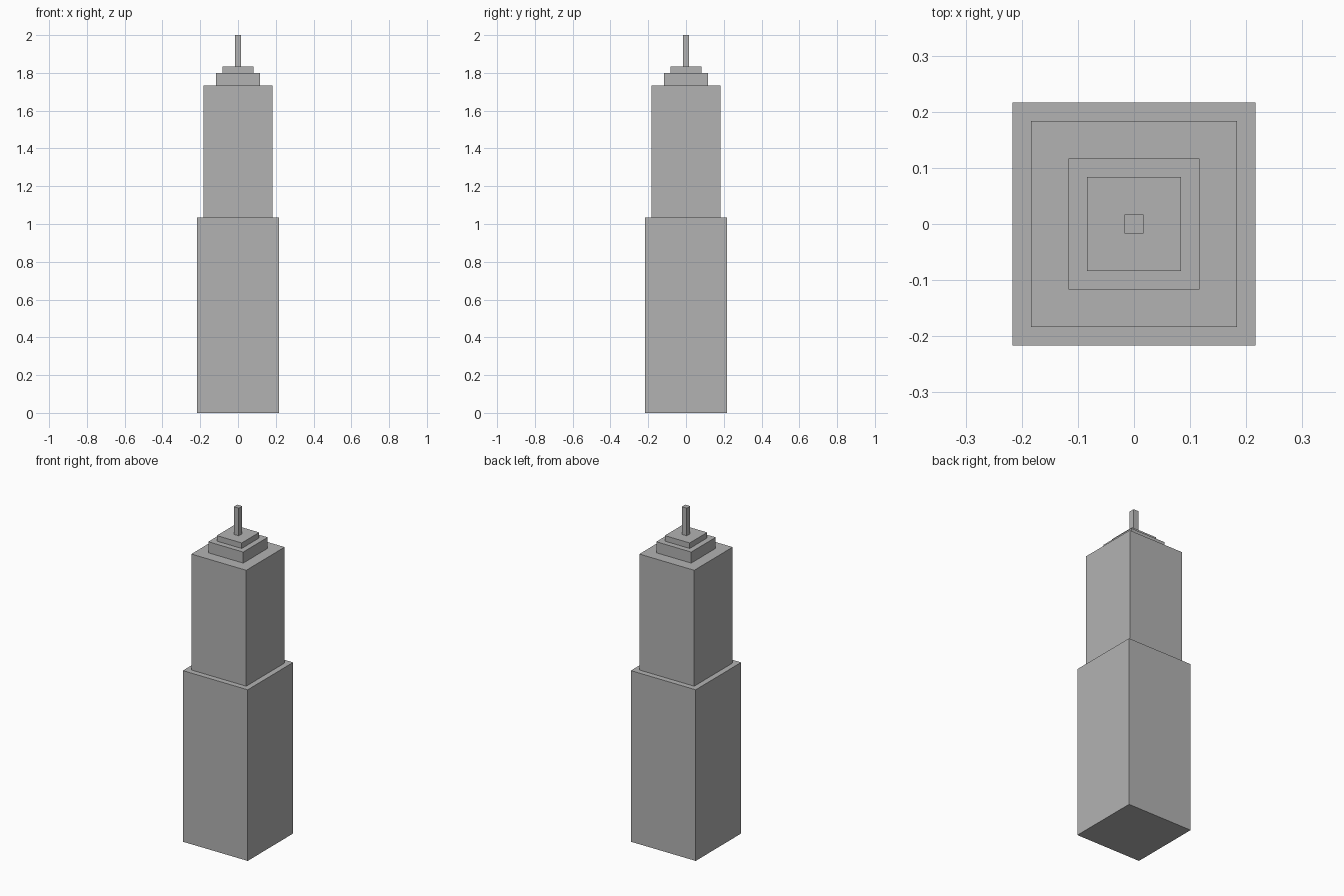
import bpy

cube = bpy.data.objects.get("Cube")
if cube:
    bpy.data.objects.remove(cube, do_unlink=True)

# One plain grey for the whole tower
grey = bpy.data.materials.new("concrete_grey")
grey.use_nodes = True
colour = (0.45, 0.45, 0.45, 1)
grey.diffuse_color = colour
grey.node_tree.nodes["Principled BSDF"].inputs["Base Color"].default_value = colour

UNIT = 1 / 60  # the tower is 120 modules tall


def tier(name, width, bottom, top):
    """Square block given in modules, centred on the tower axis."""
    bpy.ops.mesh.primitive_cube_add(size=1, location=(0, 0, (bottom + top) / 2 * UNIT))
    block = bpy.context.object
    block.name = name
    block.scale = (width * UNIT, width * UNIT, (top - bottom) * UNIT)
    bpy.ops.object.transform_apply(location=False, rotation=False, scale=True)
    block.data.materials.append(grey)


# Stacked setbacks: name, width and top height
level = 0
for name, width, top in (
    ("lower_tower", 26, 62),
    ("upper_tower", 22, 104),
    ("crown_base", 14, 108),
    ("crown_cap", 10, 110),
    ("spire", 2, 120),
):
    tier(name, width, level, top)
    level = top
